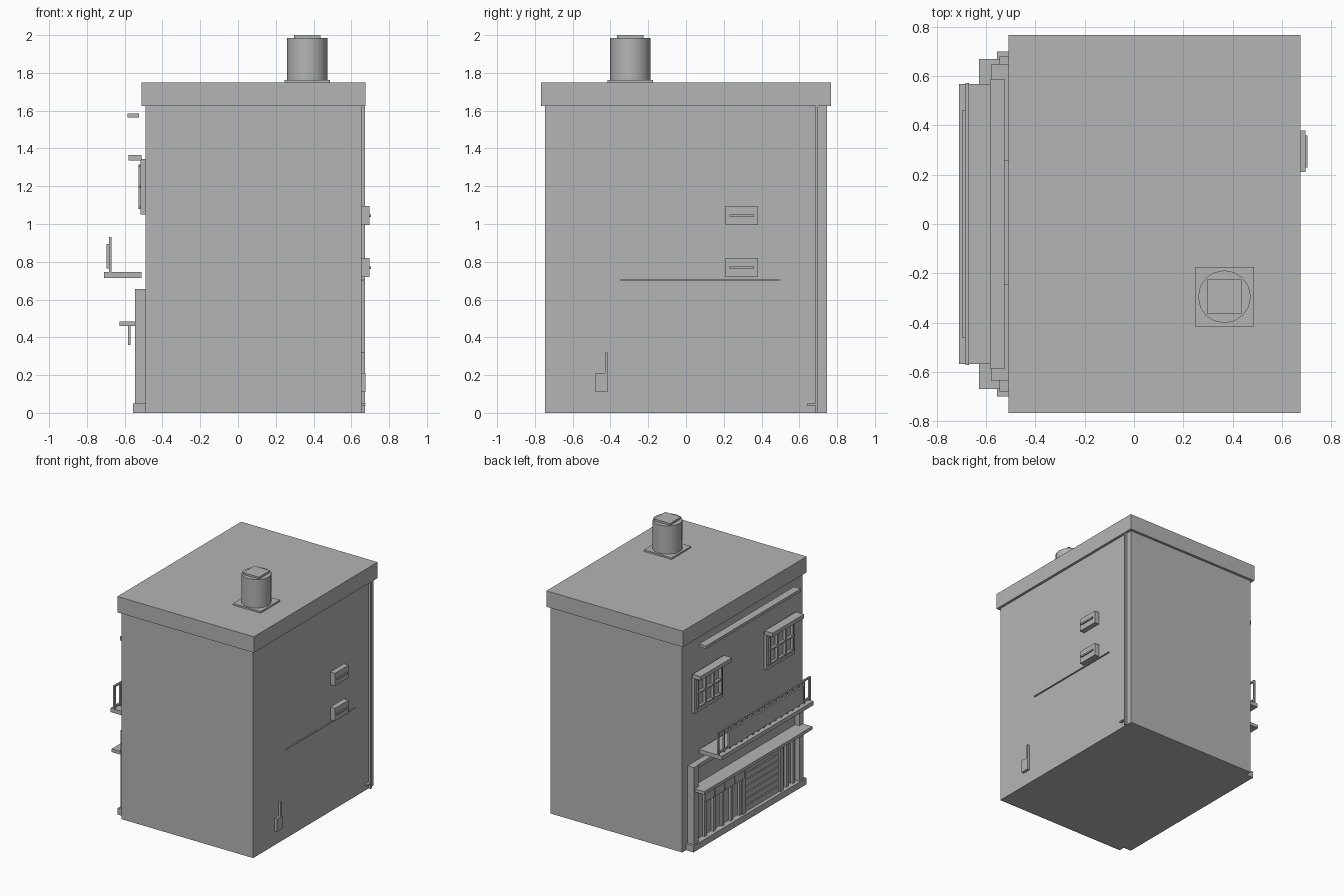
import bpy

if "Cube" in bpy.data.objects:
    bpy.data.objects.remove(bpy.data.objects["Cube"], do_unlink=True)

GREY = (0.46, 0.46, 0.46, 1)
grey = bpy.data.materials.new("plain grey")
grey.use_nodes = True
grey.diffuse_color = GREY
grey.node_tree.nodes["Principled BSDF"].inputs["Base Color"].default_value = GREY

# Shared planes of the building
SHOP_WALL = -0.49      # wall that carries the shopfront
SERVICE_WALL = 0.655   # opposite wall that carries pipes and machines
DEPTH = 1.495
EAVES = 1.625
ROOF_TOP = 1.75
GAP = 0.02             # trim stands this far off the shop wall
SHOP_WIDTH = 1.36
SHOP_TOP = 0.655
AWNING_TOP = 0.485
PLINTH_TOP = 0.05
BALCONY_TOP = 0.745
RAIL_TOP = 0.93
RAIL_WIDTH = 1.145
BAR = 0.013            # thickness of thin bars


def box(name, x_range, y_range, z_range):
    """Axis-aligned box from low and high limits."""
    limits = (x_range, y_range, z_range)
    middle = [(low + high) / 2 for low, high in limits]
    bpy.ops.mesh.primitive_cube_add(size=1, location=middle)
    part = bpy.context.object
    part.name = name
    part.scale = [high - low for low, high in limits]
    bpy.ops.object.transform_apply(location=False, rotation=False, scale=True)
    part.data.materials.append(grey)


def shop_part(name, centre, width, bottom, top, reach, start=0):
    """Box on the shop wall, reaching outwards from start to reach."""
    box(name, (SHOP_WALL - reach, SHOP_WALL - start),
        (centre - width / 2, centre + width / 2), (bottom, top))


def service_part(name, low, high, bottom, top, reach, start=0):
    """Box on the service wall, reaching outwards from start to reach."""
    box(name, (SERVICE_WALL + start, SERVICE_WALL + reach), (low, high), (bottom, top))


def tank_plate(name, size, bottom, top):
    """Square plate centred under or over the rooftop tank."""
    half = size / 2
    box(name, (tank_x - half, tank_x + half), (tank_y - half, tank_y + half), (bottom, top))


def spread(low, high, count):
    return [low + (high - low) * i / (count - 1) for i in range(count)]


# Main block and overhanging roof
box("building_body", (SHOP_WALL, SERVICE_WALL), (-DEPTH / 2, DEPTH / 2), (0, EAVES))
OVERHANG = 0.02
box("roof_slab", (SHOP_WALL - OVERHANG, SERVICE_WALL + OVERHANG),
    (-DEPTH / 2 - OVERHANG, DEPTH / 2 + OVERHANG), (EAVES, ROOF_TOP))

# Rooftop tank
tank_x, tank_y = 0.367, -0.295
tank_bottom, tank_top = ROOF_TOP + BAR, 1.985
tank_plate("tank_base", 0.24, ROOF_TOP, tank_bottom)
bpy.ops.mesh.primitive_cylinder_add(
    vertices=16, radius=0.107, depth=tank_top - tank_bottom,
    location=(tank_x, tank_y, (tank_top + tank_bottom) / 2))
tank = bpy.context.object
tank.name = "tank"
tank.data.materials.append(grey)
bpy.ops.object.shade_smooth_by_angle()
tank_plate("tank_lid", 0.14, tank_top, 2)

# Service wall: drainpipe, meter, cable and air conditioners
service_part("drainpipe", 0.685, 0.7, 0, EAVES, reach=0.017)
service_part("drainpipe_foot", 0.64, 0.7, 0.04, 0.05, reach=0.02)
service_part("meter_box", -0.48, -0.415, 0.11, 0.21, reach=0.02)
service_part("meter_pipe", -0.43, -0.415, 0.165, 0.32, reach=0.017)
service_part("wall_cable", -0.35, 0.5, 0.7, 0.706, reach=0.01)
for bottom in (0.72, 0.995):
    service_part("air_conditioner", 0.21, 0.38, bottom, bottom + 0.1, reach=0.04)
    vent = bottom + 0.043
    service_part("air_conditioner_vent", 0.23, 0.36, vent, vent + BAR, reach=0.05, start=0.04)

# Upper beam and hooded windows with grilles
shop_part("upper_beam", 0, 1.175, 1.563, 1.585, reach=0.095, start=0.035)
sill, head = 1.05, 1.345
window_width, border = 0.35, 0.03
for centre in (-0.44, 0.452):
    shop_part("window_hood", centre, 0.39, 1.335, 1.366, reach=0.09, start=GAP)
    shop_part("window_glass", centre, window_width, sill, head, reach=BAR)
    for bottom in (sill, head - border):
        shop_part("window_frame_rail", centre, window_width, bottom, bottom + border, reach=0.025)
    half = (window_width - border) / 2
    for y in (centre - half, centre + half):
        shop_part("window_frame_post", y, border, sill, head, reach=0.025)
    for y in spread(centre - half + border / 2, centre + half - border / 2, 4):
        shop_part("window_bar", y, BAR, sill + border, head - border, reach=0.036)
    for z in spread(sill + border, head - border - BAR, 3):
        shop_part("window_crossbar", centre, window_width - border, z, z + BAR, reach=0.033)

# Balcony with railing and a long front panel
shop_part("balcony_slab", 0, 1.135, 0.713, BALCONY_TOP, reach=0.22, start=GAP)
rail_back, rail_front = 0.18, 0.193
for top in (RAIL_TOP, BALCONY_TOP + 2 * BAR):
    shop_part("balcony_rail", 0, RAIL_WIDTH, top - BAR, top, reach=rail_front, start=rail_back)
rail_end = (RAIL_WIDTH - BAR) / 2
for y in spread(-rail_end, rail_end, 17):
    shop_part("balcony_baluster", y, BAR, BALCONY_TOP, RAIL_TOP - BAR,
              reach=rail_front, start=rail_back)
shop_part("balcony_panel", 0, 0.925, 0.765, 0.895, reach=rail_front + BAR, start=rail_front)

# Shopfront structure
shop_part("shop_back_wall", 0, SHOP_WIDTH, 0, SHOP_TOP, reach=GAP)
shop_part("shop_plinth", 0, 1.4, 0, PLINTH_TOP, reach=0.066)
shop_part("shop_header", 0, SHOP_WIDTH, SHOP_TOP - border, SHOP_TOP, reach=0.05, start=GAP)
shop_part("shop_lintel", 0, SHOP_WIDTH, AWNING_TOP - 0.04, AWNING_TOP, reach=0.05, start=GAP)
pillar_width = 0.055
pillar_y = (SHOP_WIDTH - pillar_width) / 2
for y in (-pillar_y, pillar_y):
    shop_part("shop_pillar", y, pillar_width, 0, SHOP_TOP, reach=0.056, start=GAP)
door_top = AWNING_TOP - 0.04
for y in (0.05, -0.42):
    shop_part("shop_post", y, 0.04, PLINTH_TOP, door_top, reach=0.05, start=GAP)
shop_part("shop_awning", 0, 1.34, AWNING_TOP - 0.025, AWNING_TOP, reach=0.138, start=GAP)

# Sliding doors, hanging curtain and slatted shutter
for y in spread(0.08, 0.62, 6) + [-0.5, -0.58]:
    shop_part("door_stile", y, 0.025, PLINTH_TOP, door_top, reach=0.04, start=GAP)
curtain_top = AWNING_TOP - 0.025
for y in spread(0.165, 0.535, 4):
    shop_part("curtain_panel", y, 0.115, 0.36, curtain_top, reach=0.093, start=0.08)
slat = 0.042
for bottom in spread(PLINTH_TOP, door_top - slat, 8):
    shop_part("shutter_slat", -0.185, 0.43, bottom, bottom + slat, reach=0.038, start=GAP)
